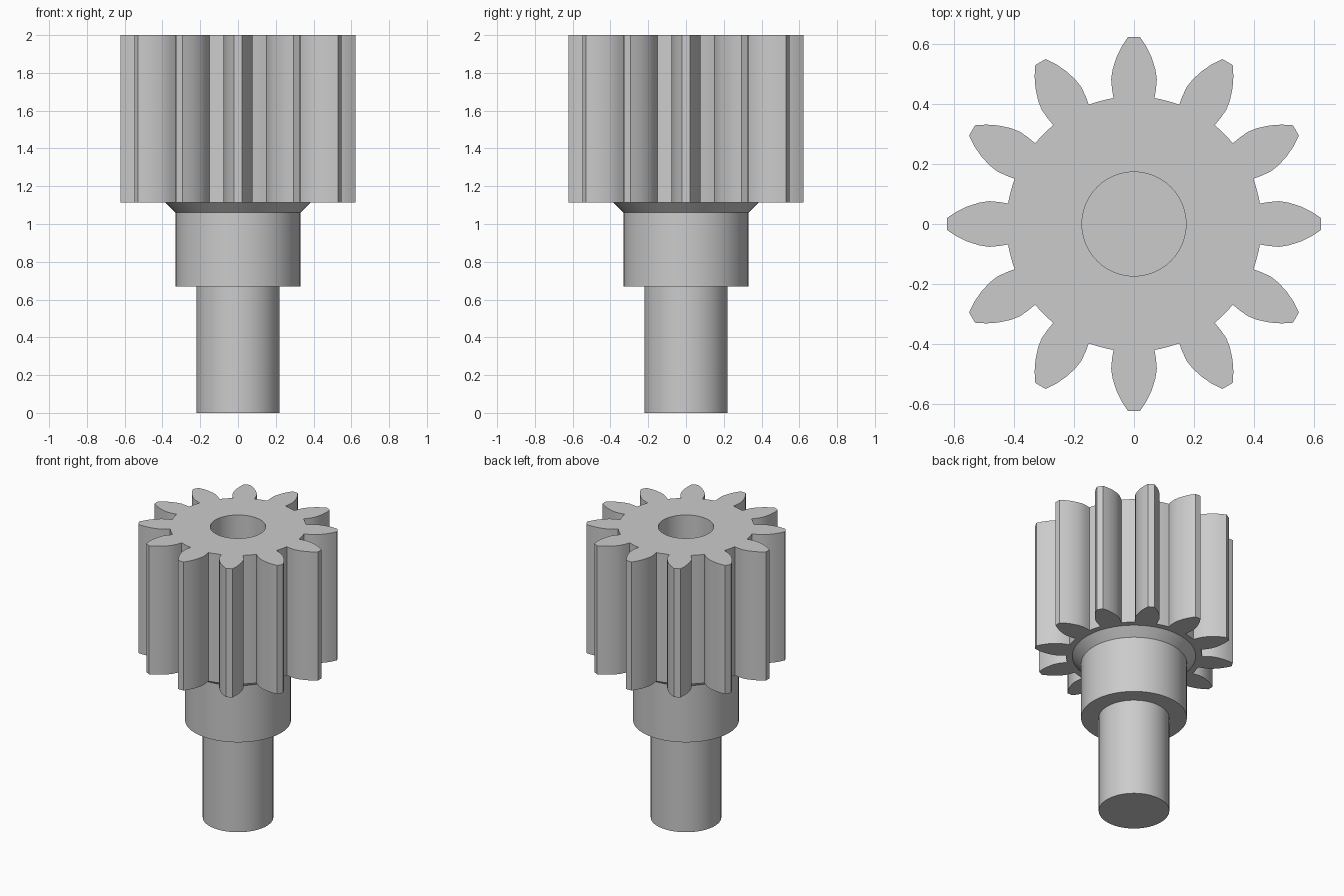
import bpy, bmesh, math
from mathutils import Vector, Matrix

cube = bpy.data.objects.get("Cube")
if cube:
    bpy.data.objects.remove(cube, do_unlink=True)

TEETH = 12
GEAR_BOTTOM, GEAR_TOP = 1.115, 2.0
ROOT_RADIUS, BORE_RADIUS = 0.424, 0.173

steel = bpy.data.materials.new("grey steel")
steel.use_nodes = True
colour = (0.6, 0.6, 0.6, 1)
steel.diffuse_color = colour
steel.node_tree.nodes["Principled BSDF"].inputs["Base Color"].default_value = colour


def finish(bm, name):
    bmesh.ops.recalc_face_normals(bm, faces=bm.faces)
    mesh = bpy.data.meshes.new(name)
    bm.to_mesh(mesh)
    bm.free()
    mesh.materials.append(steel)
    obj = bpy.data.objects.new(name, mesh)
    bpy.context.collection.objects.link(obj)
    bpy.ops.object.select_all(action='DESELECT')
    obj.select_set(True)
    bpy.context.view_layer.objects.active = obj
    bpy.ops.object.shade_smooth_by_angle(angle=math.radians(30))
    return obj


def lathe(name, profile, steps=96):
    bm = bmesh.new()
    verts = [bm.verts.new((r, 0, z)) for r, z in profile]
    edges = [bm.edges.new(pair) for pair in zip(verts, verts[1:])]
    bmesh.ops.spin(bm, geom=verts + edges, cent=(0, 0, 0), axis=(0, 0, 1),
                   angle=math.tau, steps=steps)
    bmesh.ops.remove_doubles(bm, verts=bm.verts, dist=0.0001)
    return finish(bm, name)


def closed_loop(bm, points):
    verts = [bm.verts.new(p) for p in points]
    return [bm.edges.new((v, verts[i - 1])) for i, v in enumerate(verts)]


def on_circle(radius, angle):
    return Vector((radius * math.cos(angle), radius * math.sin(angle), GEAR_BOTTOM))


# Stepped shaft, collar and flared shoulder; its top closes the bore
lathe("stepped_shaft", [(0, 0), (0.22, 0), (0.22, 0.67), (0.33, 0.67), (0.33, 1.06),
                        (0.385, GEAR_BOTTOM), (0, GEAR_BOTTOM)])

# One tooth flank from root to tip as (half width, radial distance), then mirrored
flank = [(0.068, 0.419), (0.073, 0.447), (0.076, 0.482), (0.071, 0.515),
         (0.058, 0.555), (0.041, 0.59), (0.02, 0.622)]
tooth = [Vector((r, -w, GEAR_BOTTOM)) for w, r in flank]
tooth += [Vector((r, w, GEAR_BOTTOM)) for w, r in reversed(flank)]

# Teeth joined by short root arcs
pitch = math.tau / TEETH
half_root = math.atan2(*flank[0])
outline = []
for i in range(TEETH):
    turn = Matrix.Rotation(i * pitch, 3, 'Z')
    outline += [turn @ p for p in tooth]
    outline += [on_circle(ROOT_RADIUS, i * pitch + half_root + t * (pitch - 2 * half_root))
                for t in (0.25, 0.5, 0.75)]

# Gear with a round bore, extruded from its flat section
bm = bmesh.new()
edges = closed_loop(bm, outline)
edges += closed_loop(bm, [on_circle(BORE_RADIUS, math.tau * i / 64) for i in range(64)])
bmesh.ops.triangle_fill(bm, edges=edges, use_beauty=True, normal=(0, 0, 1))
extruded = bmesh.ops.extrude_face_region(bm, geom=bm.faces[:], use_keep_orig=True)
top = [g for g in extruded["geom"] if isinstance(g, bmesh.types.BMVert)]
bmesh.ops.translate(bm, verts=top, vec=(0, 0, GEAR_TOP - GEAR_BOTTOM))
finish(bm, "pinion_gear")
